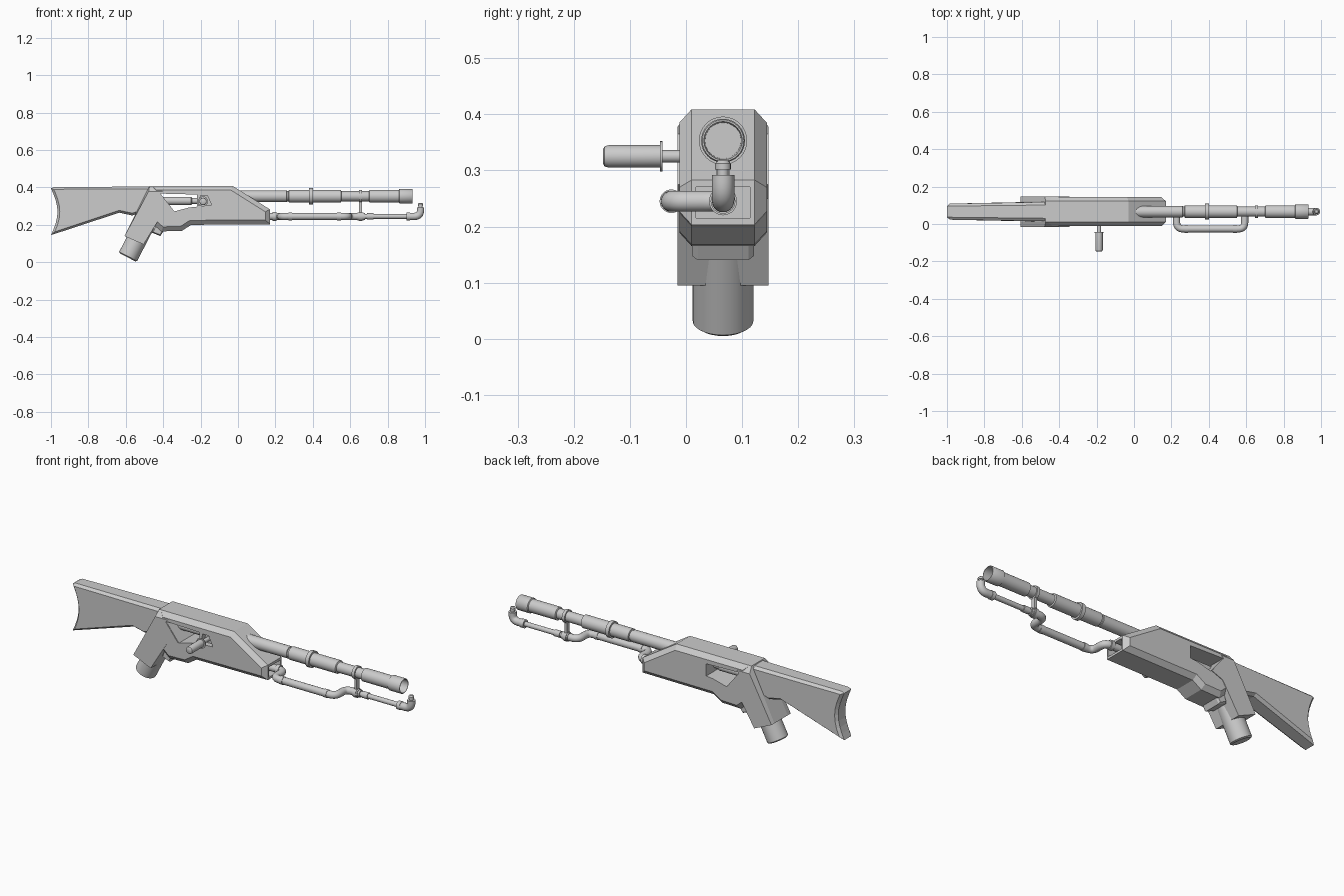
import bpy, bmesh, math
from mathutils import Vector

if "Cube" in bpy.data.objects:
    bpy.data.objects.remove(bpy.data.objects["Cube"])

C = 0.066  # y of the weapon's centre plane


def make(name, verts, faces, smooth=False):
    me = bpy.data.meshes.new(name)
    me.from_pydata(verts, [], faces)
    bm = bmesh.new()
    bm.from_mesh(me)
    bmesh.ops.recalc_face_normals(bm, faces=bm.faces)
    bm.to_mesh(me)
    bm.free()
    ob = bpy.data.objects.new(name, me)
    bpy.context.collection.objects.link(ob)
    select(ob)
    if smooth:
        bpy.ops.object.shade_smooth_by_angle(angle=math.radians(35))
    return ob


def select(ob):
    bpy.ops.object.select_all(action='DESELECT')
    ob.select_set(True)
    bpy.context.view_layer.objects.active = ob


def inset(pts, d):
    ps = [Vector(p) for p in pts]
    n = len(ps)
    area = sum(ps[i].x * ps[(i + 1) % n].y - ps[(i + 1) % n].x * ps[i].y for i in range(n))
    s = 1 if area > 0 else -1
    out = []
    for i in range(n):
        a, b = (ps[i] - ps[i - 1]).normalized(), (ps[(i + 1) % n] - ps[i]).normalized()
        na, nb = Vector((-a.y, a.x)) * s, Vector((-b.y, b.x)) * s
        out.append(ps[i] + (na + nb) * d / max(0.4, 1 + na.dot(nb)))
    return out


def prism(name, prof, half_in, half_out, side, yc=C, width=lambda x: 1):
    """Side profile (x, z): full outline in the middle, 'side' outline on both flanks."""
    n = len(prof)
    layers = [(-half_out, side), (-half_in, prof), (half_in, prof), (half_out, side)]
    verts = [(p[0], yc + h * width(p[0]), p[1]) for h, o in layers for p in o]
    faces = [list(range(n)), list(range(3 * n, 4 * n))]
    for k in range(3):
        faces += [(k*n + i, k*n + (i+1) % n, (k+1)*n + (i+1) % n, (k+1)*n + i) for i in range(n)]
    return make(name, verts, faces)


def lathe(name, prof, origin, axis, seg=28):
    """Spin (distance along axis, radius) pairs round an axis."""
    q = Vector(axis).to_track_quat('Z', 'Y')
    verts = [Vector(origin) + q @ Vector((r * math.cos(2*math.pi*j/seg), r * math.sin(2*math.pi*j/seg), t))
             for t, r in prof for j in range(seg)]
    m = len(prof)
    faces = [(k*seg + j, k*seg + (j+1) % seg, (k+1)*seg + (j+1) % seg, (k+1)*seg + j)
             for k in range(m - 1) for j in range(seg)]
    faces += [list(range(seg)), list(range((m - 1)*seg, m*seg))]
    return make(name, verts, faces, True)


def pipe(name, pts, r, fillet):
    """Tube along a path with rounded corners."""
    ps = [Vector(p) for p in pts]
    path = [ps[0]]
    for a, b, c in zip(ps, ps[1:], ps[2:]):
        s, e = b + (a - b).normalized() * fillet, b + (c - b).normalized() * fillet
        for i in range(9):
            t = i / 8
            path.append(s * (1-t)**2 + b * 2*t*(1-t) + e * t*t)
    path.append(ps[-1])
    cu = bpy.data.curves.new(name, 'CURVE')
    cu.dimensions = '3D'
    cu.bevel_depth, cu.bevel_resolution, cu.use_fill_caps = r, 5, True
    sp = cu.splines.new('POLY')
    sp.points.add(len(path) - 1)
    for p, v in zip(sp.points, path):
        p.co = (*v, 1)
    ob = bpy.data.objects.new(name, cu)
    bpy.context.collection.objects.link(ob)
    select(ob)
    bpy.ops.object.convert(target='MESH')
    bpy.ops.object.shade_smooth_by_angle(angle=math.radians(35))


def cut(ob, cutter):
    cutter.hide_render = True
    m = ob.modifiers.new('cut', 'BOOLEAN')
    m.object, m.operation, m.solver = cutter, 'DIFFERENCE', 'EXACT'
    select(ob)
    bpy.ops.object.modifier_apply(modifier=m.name)
    bpy.data.objects.remove(cutter)


# receiver with chamfered flanks
body = [(-.46, .409), (-.03, .409), (.17, .283), (.17, .203), (-.25, .2), (-.30, .168), (-.41, .165), (-.46, .21)]
receiver = prism('receiver', body, .056, .078, inset(body, .024))

# side window, handle slot and front recess
window = [(-.415, .367), (-.22, .362), (-.22, .297), (-.26, .293), (-.34, .272)]
cut(receiver, prism('window_cutter', window, .1, .2, window))
slot = [(-.20, .358), (-.165, .358), (-.14, .305), (-.212, .302)]
cut(receiver, prism('slot_cutter', slot, .02, .03, slot, yc=-.012))
mouth = [(.13, .27), (.2, .27), (.2, .215), (.13, .215)]
cut(receiver, prism('mouth_cutter', mouth, .03, .048, mouth))

# grip shell
shell = [(-.472, .409), (-.607, .14), (-.505, .095), (-.41, .25), (-.345, .275), (-.415, .365), (-.40, .409)]
flank = [(-.478, .378)] + shell[1:6] + [(-.405, .378)]
prism('grip_shell', shell, .056, .081, flank)

# trigger block under the receiver
trig = [(-.46, .158), (-.415, .14), (-.39, .18), (-.44, .21)]
prism('trigger_block', trig, .045, .055, inset(trig, .006))

# pistol grip
lathe('grip', [(0, .046), (.006, .054), (.2, .054)], (-.59, C, .026), (.46, 0, .888))

# shoulder stock with concave butt
butt = [(-1 + .035 * math.sin(math.pi * t / 8), .395 - .25 * t / 8) for t in range(9)]
stock = [(-.42, .405), (-.985, .402)] + butt + [(-.635, .265), (-.565, .25), (-.47, .28)]
prism('stock', stock, .036, .052, inset(stock, .012), width=lambda x: .82 + .18 * min(1, (x + 1) / .45))

# bolt seen through the window
lathe('bolt', [(-.44, .022), (-.25, .022), (-.245, .016), (-.2, .016)], (0, C, .328), (1, 0, 0))

# barrel with sleeves, ring and open muzzle
barrel = [(-.08, .031), (.26, .031), (.262, .027), (.27, .027), (.272, .034), (.38, .034), (.38, .043),
          (.4, .043), (.4, .034), (.55, .034), (.553, .027), (.7, .027), (.703, .034), (.86, .034),
          (.863, .039), (.93, .039), (.933, .037), (.933, .034), (.83, .032)]
lathe('barrel', barrel, (0, C, .353), (1, 0, 0), 32)

# fuel pipe that detours sideways, then thin front pipe and elbow
Z = .245
pipe('feed_pipe', [(.1, C, Z), (.228, C, Z), (.228, -.026, Z), (.592, -.026, Z), (.592, C, Z), (.68, C, Z)], .019, .035)
pipe('front_pipe', [(.66, C, Z), (.93, C, Z)], .013, .02)
pipe('elbow', [(.91, C, Z), (.976, C, Z), (.976, C, .292)], .02, .035)
for i, (x, r, l, y) in enumerate([(.185, .024, .02, C), (.64, .022, .03, C), (.69, .017, .035, C), (.9, .022, .02, C)]):
    lathe(f'pipe_collar_{i + 1}', [(0, r), (l, r)], (x, y, Z), (1, 0, 0))
for i, x in enumerate((.27, .53)):
    lathe(f'pipe_band_{i + 1}', [(0, .021), (.02, .021)], (x, -.026, Z), (1, 0, 0))

# pilot nozzle
lathe('pilot_nozzle', [(.285, .01), (.302, .01), (.302, .014), (.312, .014), (.318, .008)], (.976, C, 0), (0, 0, 1), 16)

# clamp joining barrel and pipe
for n, z, r in (('barrel_clamp', .353, .034), ('pipe_clamp', Z, .025)):
    lathe(n, [(.647, r), (.663, r)], (0, C, z), (1, 0, 0))
strap = [(.648, .34), (.662, .34), (.662, .25), (.648, .25)]
prism('clamp_strap', strap, .008, .012, strap)

# charging handle
lathe('charging_handle', [(-.03, .011), (.042, .011), (.042, .027), (.046, .027), (.046, .02),
                          (.138, .02), (.145, .018), (.148, .013)], (-.187, 0, .325), (0, -1, 0))
